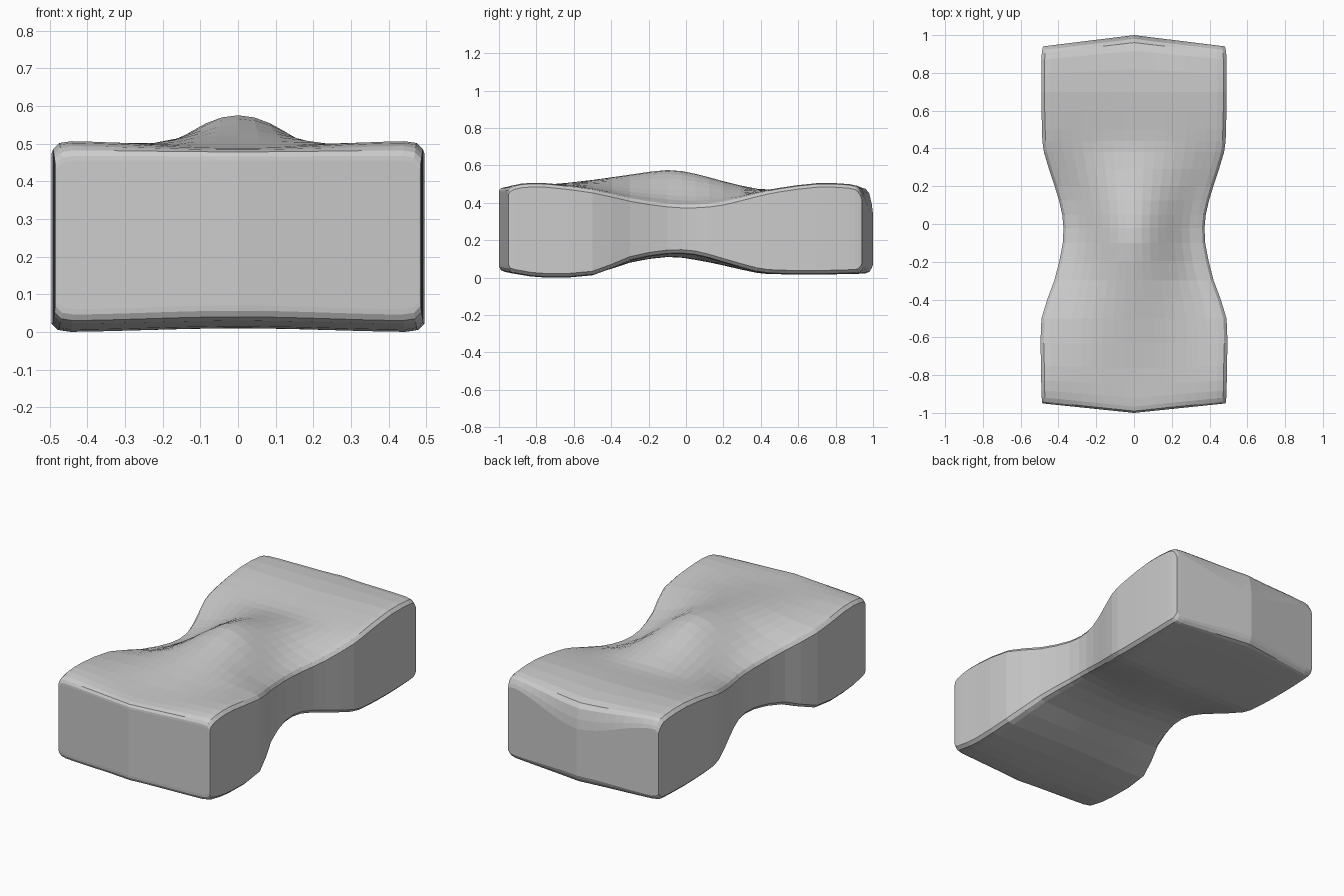
import bpy
import bmesh
import math

# Remove the default object
cube = bpy.data.objects.get("Cube")
if cube:
    bpy.data.objects.remove(cube, do_unlink=True)

# Single plain material
grey = bpy.data.materials.new("light grey")
grey.use_nodes = True
colour = (0.6, 0.6, 0.6, 1)
grey.diffuse_color = colour
grey.node_tree.nodes["Principled BSDF"].inputs["Base Color"].default_value = colour

# Stations along the pillow:
# y, half width, top middle, top edge, bottom middle, bottom edge
stations = [
    (-.95, .482, .455, .455, .07, .06),
    (-.94, .487, .478, .482, .04, .03),
    (-.88, .49, .488, .502, .022, .015),
    (-.75, .492, .495, .505, .01, 0),
    (-.5, .49, .522, .475, .018, .012),
    (-.3, .422, .55, .43, .08, .09),
    (-.1, .377, .575, .4, .11, .125),
    (.05, .38, .555, .395, .095, .12),
    (.2, .42, .515, .41, .065, .08),
    (.38, .477, .475, .455, .025, .03),
    (.5, .487, .475, .48, .018, .018),
    (.7, .491, .495, .505, .018, .016),
    (.87, .49, .487, .5, .02, .02),
    (.92, .486, .45, .48, .03, .025),
    (.94, .482, .34, .44, .07, .05),
]
STEPS = 2
COLUMNS = 16


def smooth_between(a, b, c, d, t):
    """Spline point between b and c."""
    return (2 * b + (c - a) * t + (2 * a - 5 * b + 4 * c - d) * t * t
            + (3 * b - a - 3 * c + d) * t ** 3) / 2


def refined(rows):
    """Add spline stations between the given ones."""
    last = len(rows) - 1
    result = []
    for i in range(last):
        four = [rows[min(max(i + k, 0), last)] for k in (-1, 0, 1, 2)]
        for s in range(STEPS):
            result.append([smooth_between(*v, s / STEPS) for v in zip(*four)])
    return result + [rows[last]]


# Positions across the width, with tight columns for the rounded side edges
inner = [-0.9 + 1.8 * i / COLUMNS for i in range(COLUMNS + 1)]
across = [-1, -0.965] + inner + [0.965, 1]


def section(bm, row):
    """One cross-section: matching rows of bottom and top points."""
    y, w, top_mid, top_edge, low_mid, low_edge = row
    ramp = min(max((abs(y) - 0.7) / 0.22, 0), 1)
    reach = 0.05 if y < 0 else 0.06
    bottom, top = [], []
    for u in across:
        hump = (1 + math.cos(math.pi * u)) / 2
        rim = {1: 0.022, 0.965: 0.005}.get(abs(u), 0)
        # The ends bow outward in the middle
        yy = y + math.copysign(reach * ramp * (1 - abs(u)), y)
        top_z = top_edge + (top_mid - top_edge) * hump - rim
        low_z = low_edge + (low_mid - low_edge) * hump + rim
        bottom.append(bm.verts.new((w * u, yy, max(low_z, 0))))
        top.append(bm.verts.new((w * u, yy, top_z)))
    return bottom, top


# Pillow body: skin neighbouring sections, then close both ends
bm = bmesh.new()
rings = [section(bm, row) for row in refined(stations)]
for (low_a, top_a), (low_b, top_b) in zip(rings, rings[1:]):
    for j in range(len(across) - 1):
        bm.faces.new((top_a[j], top_a[j + 1], top_b[j + 1], top_b[j]))
        bm.faces.new((low_a[j + 1], low_a[j], low_b[j], low_b[j + 1]))
    for j in (0, -1):
        bm.faces.new((low_a[j], top_a[j], top_b[j], low_b[j]))
for low, top in (rings[0], rings[-1]):
    for j in range(len(across) - 1):
        bm.faces.new((low[j], low[j + 1], top[j + 1], top[j]))
bmesh.ops.recalc_face_normals(bm, faces=bm.faces)

mesh = bpy.data.meshes.new("pillow_body")
bm.to_mesh(mesh)
bm.free()
mesh.materials.append(grey)
pillow = bpy.data.objects.new("pillow_body", mesh)
bpy.context.collection.objects.link(pillow)
